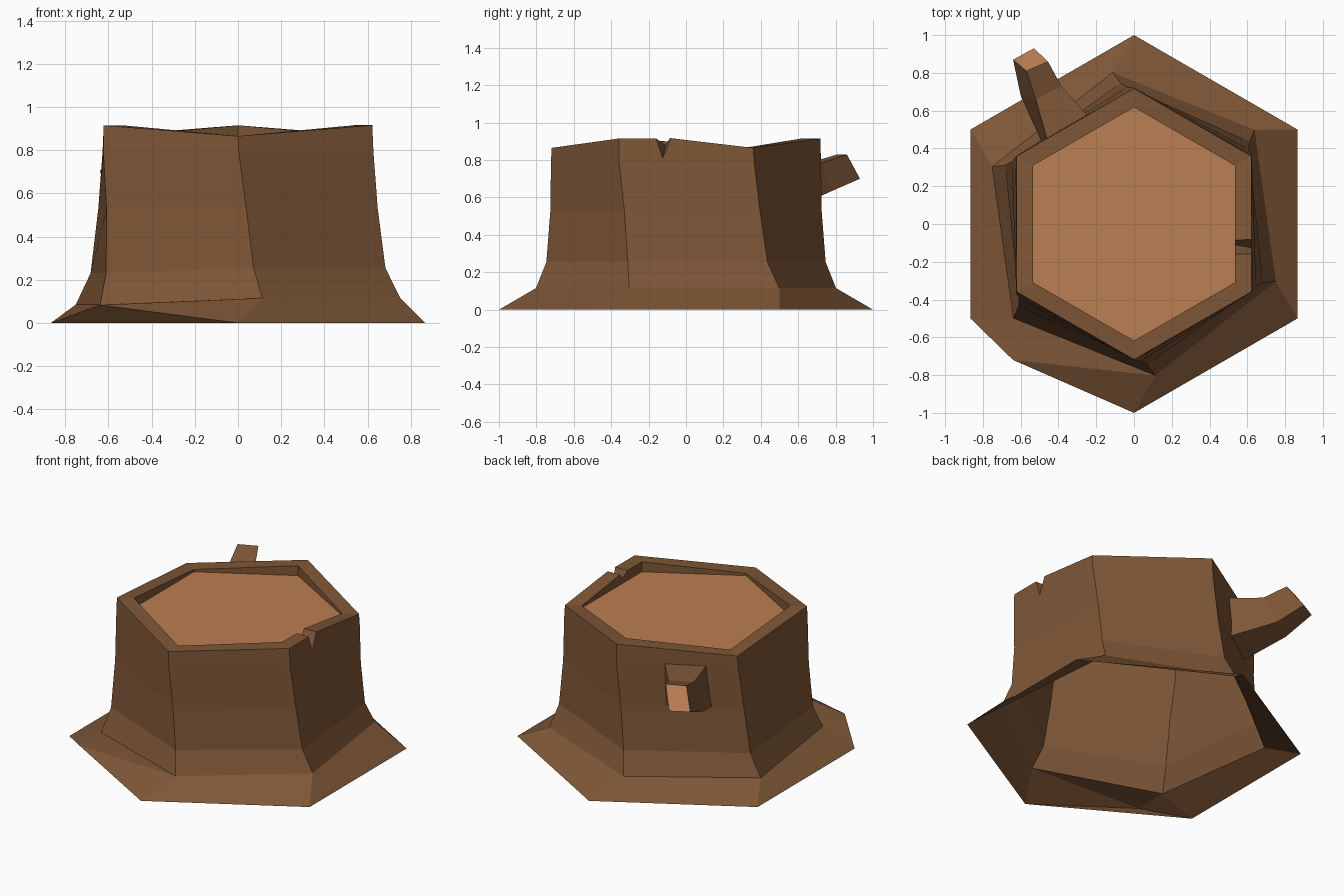
import bpy, bmesh
from math import cos, sin, radians

if "Cube" in bpy.data.objects:
    bpy.data.objects.remove(bpy.data.objects["Cube"])

def material(name, color):
    m = bpy.data.materials.new(name)
    m.diffuse_color = (*color, 1)
    m.use_nodes = True
    m.node_tree.nodes["Principled BSDF"].inputs["Base Color"].default_value = m.diffuse_color
    return m

bark = material("bark", (0.21, 0.095, 0.038))
wood = material("cut_wood", (0.5, 0.21, 0.085))

def finish(bm, name, mats):
    mesh = bpy.data.meshes.new(name)
    bm.to_mesh(mesh)
    bm.free()
    for m in mats:
        mesh.materials.append(m)
    ob = bpy.data.objects.new(name, mesh)
    bpy.context.collection.objects.link(ob)

def bridge(bm, a, b):
    n = len(a)
    for i in range(n):
        j = (i + 1) % n
        bm.faces.new((a[i], a[j], b[j], b[i]))

# corner order: front right, back right, back, back left, front left, front
def hexagon(bm, r, twist, heights):
    out = []
    for k in range(6):
        t = radians(330 + 60 * k + twist)
        out.append(bm.verts.new((r * cos(t), r * sin(t), heights[k])))
    return out

# --- trunk: twisted, flared hexagonal shell, open underneath
bm = bmesh.new()
base = hexagon(bm, 1.0, 0, [0] * 6)
flare = hexagon(bm, 0.81, 8, [.115, .115, .115, .085, .085, .115])
low = hexagon(bm, 0.75, 5.5, [.255, .255, .255, .23, .23, .255])
mid = hexagon(bm, 0.726, 3, [.53] * 6)
high = hexagon(bm, 0.722, 0.3, [.79] * 6)
rim_z = [.915, .865] * 3
rim_out = hexagon(bm, 0.718, 0, rim_z)
rim_in = hexagon(bm, 0.618, 0, rim_z)
disc_edge = hexagon(bm, 0.618, 0, [.85] * 6)

# flare skirt, with a raised root corner at the front left
for i in range(6):
    j = (i + 1) % 6
    if i != 4:
        bm.faces.new((base[i], base[j], flare[j], flare[i]))
root = bm.verts.new((-.64, -.72, .083))
bm.faces.new((base[4], root, flare[4]))
bm.faces.new((root, base[5], flare[5]))
bm.faces.new((root, flare[5], flare[4]))
bm.faces.new((base[4], base[5], root))

for a, b in ((flare, low), (low, mid), (mid, high)):
    bridge(bm, a, b)

# notch in the right-hand side of the rim
notch_out = [bm.verts.new((.622, y, z)) for y, z in ((-.16, .915), (-.125, .81), (-.082, .917))]
notch_in = [bm.verts.new((.535, y, z)) for y, z in ((-.16, .915), (-.11, .88), (-.085, .917))]
bm.faces.new([high[0], high[1], rim_out[1]] + notch_out[::-1] + [rim_out[0]])
bm.faces.new([disc_edge[1], disc_edge[0], rim_in[0]] + notch_in + [rim_in[1]])
for i in range(1, 6):
    j = (i + 1) % 6
    bm.faces.new((high[i], high[j], rim_out[j], rim_out[i]))
    bm.faces.new((disc_edge[j], disc_edge[i], rim_in[i], rim_in[j]))
bridge(bm, [rim_out[0]] + notch_out + rim_out[1:], [rim_in[0]] + notch_in + rim_in[1:])
finish(bm, "trunk", [bark])

# --- cut wood face, slightly sunk inside the rim
bm = bmesh.new()
bm.faces.new(hexagon(bm, 0.618, 0, [.85] * 6))
finish(bm, "cut_face", [wood])

# --- broken branch on the back left side
sections = [
    [(-.46, .445, .795), (-.243, .57, .80), (-.25, .57, .54), (-.487, .43, .53)],
    [(-.52, .66, .785), (-.385, .73, .785), (-.46, .77, .63), (-.60, .68, .62)],
    [(-.57, .81, .83), (-.455, .86, .83), (-.53, .93, .70), (-.64, .87, .70)],
]
bm = bmesh.new()
loops = [[bm.verts.new(p) for p in s] for s in sections]
bridge(bm, loops[0], loops[1])
bridge(bm, loops[1], loops[2])
tip = bm.faces.new(loops[2])
bmesh.ops.recalc_face_normals(bm, faces=bm.faces[:])
if tip.normal.y < 0:
    bmesh.ops.reverse_faces(bm, faces=bm.faces[:])
tip.material_index = 1
finish(bm, "branch", [bark, wood])
